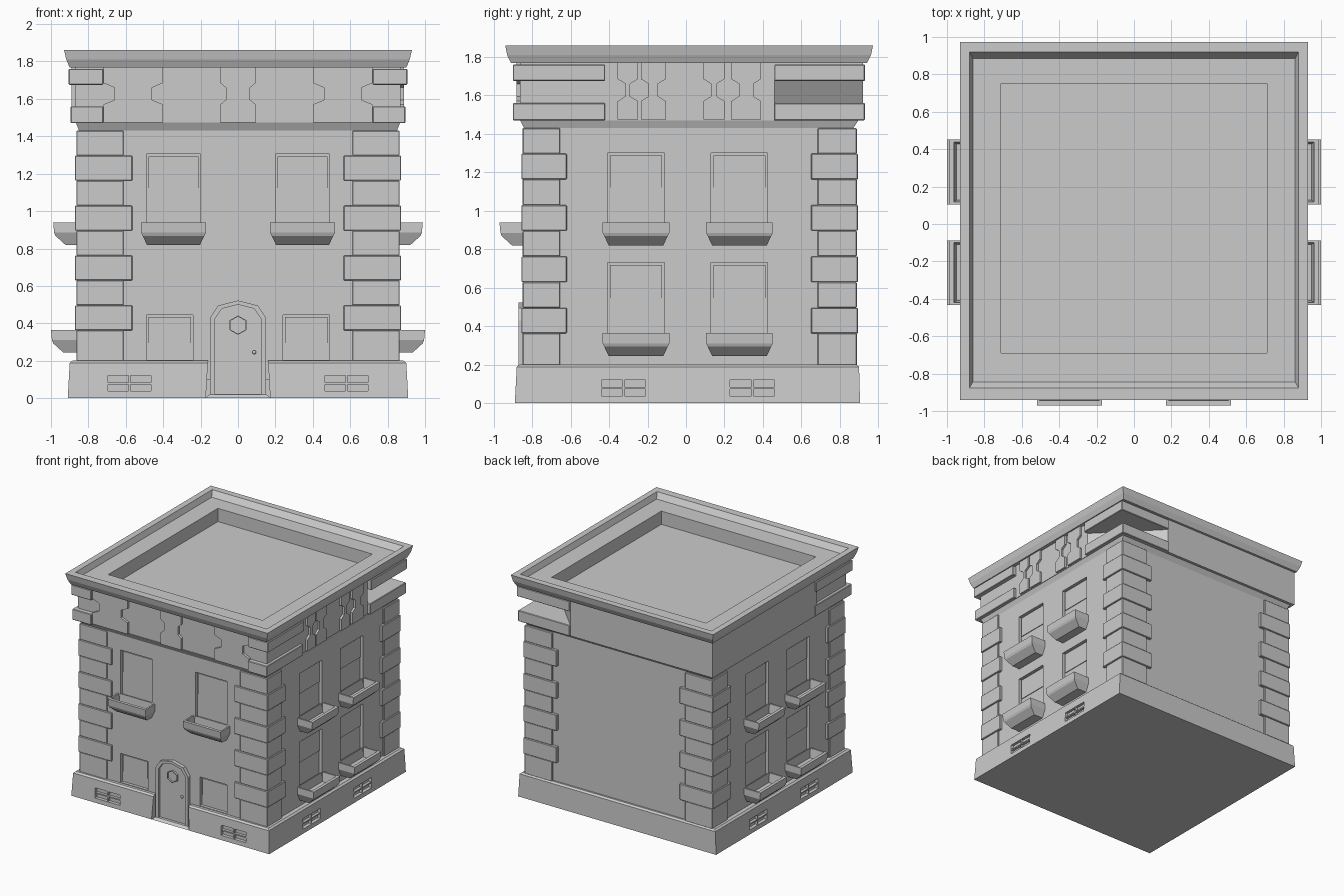
import bpy, bmesh, math

if "Cube" in bpy.data.objects:
    bpy.data.objects.remove(bpy.data.objects["Cube"])

# Face mappings: u = along the wall, v = up, w = outward distance from the origin
FRONT = lambda u, v, w: (u, -w, v)
RIGHT = lambda u, v, w: (w, u, v)
LEFT = lambda u, v, w: (-w, u, v)
PLAN = lambda u, v, w: (u, v, w)
WALL_W = {FRONT: 0.842, RIGHT: 0.85, LEFT: 0.85}
BASE_W = {FRONT: 0.885, RIGHT: 0.905, LEFT: 0.905}


def finish(name, bm, bevel=0):
    bmesh.ops.recalc_face_normals(bm, faces=bm.faces[:])
    me = bpy.data.meshes.new(name)
    bm.to_mesh(me)
    bm.free()
    ob = bpy.data.objects.new(name, me)
    bpy.context.collection.objects.link(ob)
    if bevel:
        m = ob.modifiers.new("bevel", 'BEVEL')
        m.width, m.segments = bevel, 1
    return ob


def skin(bm, rings):
    vr = [[bm.verts.new(p) for p in r] for r in rings]
    n = len(vr[0])
    for a, b in zip(vr, vr[1:]):
        for i in range(n):
            j = (i + 1) % n
            bm.faces.new((a[i], a[j], b[j], b[i]))
    bm.faces.new(vr[0])
    bm.faces.new(vr[-1])


def prism(bm, pts, w0, w1, face):
    skin(bm, [[face(u, v, w) for u, v in pts] for w in (w0, w1)])


def slab(bm, u0, u1, v0, v1, w0, w1, face=PLAN):
    prism(bm, [(u0, v0), (u1, v0), (u1, v1), (u0, v1)], w0, w1, face)


def loft(name, rings):
    bm = bmesh.new()
    skin(bm, [[(-x, a, z), (x, a, z), (x, b, z), (-x, b, z)] for x, a, b, z in rings])
    return finish(name, bm)


def cut(target, cutter):
    m = target.modifiers.new("openings", 'BOOLEAN')
    m.operation, m.solver, m.object = 'DIFFERENCE', 'EXACT', cutter
    cutter.hide_render = True
    cutter.hide_set(True)


# Main walls and sloping plinth
walls = loft("walls", [(0.85, -0.842, 0.87, 0.1), (0.85, -0.842, 0.87, 1.43),
                       (0.868, -0.865, 0.9, 1.475)])
plinth = loft("plinth", [(0.91, -0.89, 0.905, 0), (0.9, -0.88, 0.9, 0.188),
                         (0.885, -0.865, 0.885, 0.2)])

# Roof cornice with raised rim and sunken roof deck
loft("cornice_and_roof", [
    (0.87, -0.862, 0.92, 1.68), (0.87, -0.862, 0.92, 1.767), (0.9, -0.91, 0.94, 1.767),
    (0.918, -0.93, 0.962, 1.81), (0.93, -0.94, 0.972, 1.86),
    (0.88, -0.877, 0.92, 1.86), (0.862, -0.845, 0.885, 1.815),
    (0.71, -0.69, 0.75, 1.815), (0.71, -0.69, 0.75, 1.705)])

# Frieze core, with one cut-back rear corner, and the upper strip of its left side
bm = bmesh.new()
prism(bm, [(-0.87, -0.862), (0.87, -0.862), (0.87, 0.46), (0.42, 0.92),
           (-0.89, 0.92), (-0.89, -0.45), (-0.87, -0.45)], 1.47, 1.69, PLAN)
slab(bm, -0.89, -0.8, -0.45, 0.92, 1.69, 1.767)
finish("frieze", bm)

# Paired bands wrapping the frieze corners
bm = bmesh.new()
for z0, z1, x in ((1.47, 1.56, 0.895), (1.675, 1.76, 0.905)):
    for s in (-1, 1):
        slab(bm, *sorted((s * 0.72, s * x)), -0.9, -0.42, z0, z1)
slab(bm, 0.42, 0.895, 0.46, 0.93, 1.47, 1.56)
prism(bm, [(0.72, 0.46), (0.905, 0.46), (0.905, 0.93), (0.42, 0.93),
           (0.42, 0.76), (0.72, 0.76)], 1.675, 1.76, PLAN)
finish("corner_bands", bm, 0.004)


# Notched frieze blocks
def notched(bm, u0, u1, notch, w, face):
    a, b, c, d, e, f = 1.475, 1.57, 1.595, 1.66, 1.685, 1.767
    left = [(u0, f), (u0, e), (u0 + notch, d), (u0 + notch, c), (u0, b), (u0, a)]
    right = [(u0 + u1 - u, v) for u, v in reversed(left)]
    prism(bm, left + right, w - 0.04, w, face)


bm = bmesh.new()
for u0, u1 in ((-0.72, -0.40), (-0.095, 0.095), (0.40, 0.72)):
    notched(bm, u0, u1, 0.03 if u0 == -0.095 else 0.06, 0.882, FRONT)
for u0, u1 in ((-0.355, -0.25), (-0.235, -0.105), (0.09, 0.2), (0.235, 0.39)):
    notched(bm, u0, u1, 0.04, 0.887, RIGHT)
finish("frieze_blocks", bm)

# Alternating corner quoins
bm = bmesh.new()
for sx in (-1, 1):
    for sy in (-1, 1):
        for i in range(9):
            z1 = 1.43 - i * 0.1335
            z0 = z1 - 0.1335 if i < 8 else 0.195
            long = i % 2
            xo = 0.872 if long else 0.864
            yo = (0.852 if sy < 0 else 0.89) + (0.004 if long else -0.002)
            xi = 0.565 if long else 0.612
            yi = (0.62 if long else 0.655) + (0.03 if sy > 0 else 0)
            slab(bm, *sorted((sx * xi, sx * xo)), *sorted((sy * yi, sy * yo)), z0, z1)
finish("quoins", bm, 0.004)

# Window openings: (face, u0, u1, v0, v1, has planter)
windows = [(FRONT, s * 0.345 - 0.145, s * 0.345 + 0.145, 0.90, 1.305, True) for s in (-1, 1)]
windows += [(FRONT, s * 0.365 - 0.125, s * 0.365 + 0.125, 0.205, 0.445, False) for s in (-1, 1)]
for face in (RIGHT, LEFT):
    for c in (-0.26, 0.278):
        for v0, v1 in ((0.90, 1.30), (0.325, 0.73)):
            windows.append((face, c - 0.147, c + 0.147, v0, v1, True))

# Recesses with a lower pane set behind the upper pane
cutters, sashes = bmesh.new(), bmesh.new()
for face, u0, u1, v0, v1, planter in windows:
    w = WALL_W[face]
    slab(cutters, u0, u1, v0, v1, w - 0.025, w + 0.1, face)
    t, mid = 0.012, (v0 + v1) / 2 + (0.02 if planter else -0.03)
    slab(sashes, u0 + t, u1 - t, mid, v1 - t, w - 0.03, w - 0.014, face)
    slab(sashes, u0 + t, u1 - t, v0 + t, mid, w - 0.03, w - 0.02, face)
finish("window_sashes", sashes)
cut(walls, finish("window_cutters", cutters))

# Planter sills: tapered tray with a hollow top
bm = bmesh.new()
for face, u0, u1, v0, v1, planter in windows:
    if not planter:
        continue
    c, top, wb = (u0 + u1) / 2, v0 + 0.04, WALL_W[face] - 0.01
    wf = 0.97 if face is FRONT else (0.988 if v0 > 0.8 else 1.0)
    rings = []
    for h, w, dv, back in ((0.142, wf - 0.065, -0.12, wb), (0.165, wf - 0.012, -0.072, wb),
                           (0.173, wf - 0.005, -0.055, wb), (0.173, wf, 0, wb),
                           (0.16, wf - 0.025, 0, wb + 0.008),
                           (0.15, wf - 0.04, -0.075, wb + 0.012)):
        rings.append([face(c + u, top + dv, y) for u, y in
                      ((-h, back), (h, back), (h, w), (-h, w))])
    skin(bm, rings)
finish("planter_sills", bm)

# Door gap and vents cut into the plinth
bm, bars = bmesh.new(), bmesh.new()
prism(bm, [(-0.175, -0.05), (0.175, -0.05), (0.155, 0.3), (-0.155, 0.3)], 0.8, 1.0, FRONT)
for face, centres in ((FRONT, (-0.58, 0.58)), (RIGHT, (-0.325, 0.345)), (LEFT, (-0.325, 0.345))):
    w = BASE_W[face]
    for c in centres:
        slab(bm, c - 0.115, c + 0.115, 0.037, 0.12, w - 0.025, w + 0.1, face)
        slab(bars, c - 0.115, c + 0.115, 0.073, 0.083, w - 0.03, w - 0.003, face)
        slab(bars, c - 0.005, c + 0.005, 0.037, 0.12, w - 0.03, w - 0.004, face)
cut(plinth, finish("plinth_cutters", bm))
finish("vent_bars", bars)


# Arched door with frame, hexagonal light, knob and threshold
def arch(h, spring, rise, bottom):
    pts = [(-h, bottom), (h, bottom)]
    return pts + [(h * math.cos(a), spring + rise * math.sin(a))
                  for a in (i * math.pi / 4 for i in range(5))]


bm = bmesh.new()
outer, inner = arch(0.15, 0.43, 0.092, 0), arch(0.122, 0.425, 0.075, 0.02)
skin(bm, [[FRONT(u, v, w) for u, v in p] for p, w in
          ((outer, 0.8), (outer, 0.872), (inner, 0.872), (inner, 0.85))])
finish("door_and_frame", bm)

bm = bmesh.new()
hexa = lambda r: [(r * math.sin(i * math.pi / 3), 0.39 + r * math.cos(i * math.pi / 3))
                  for i in range(6)]
skin(bm, [[FRONT(u, v, w) for u, v in hexa(r)] for r, w in
          ((0.052, 0.84), (0.052, 0.866), (0.046, 0.866), (0.046, 0.853))])
finish("door_light", bm)

bm = bmesh.new()
bmesh.ops.create_uvsphere(bm, u_segments=10, v_segments=6, radius=0.011)
bmesh.ops.translate(bm, verts=bm.verts[:], vec=(0.087, -0.86, 0.245))
finish("door_knob", bm)

bm = bmesh.new()
skin(bm, [[FRONT(u, v, w) for u, w in ((-h, 0.8), (h, 0.8), (h, f), (-h, f))]
          for h, f, v in ((0.175, 0.89, 0), (0.15, 0.872, 0.02))])
finish("threshold", bm)
